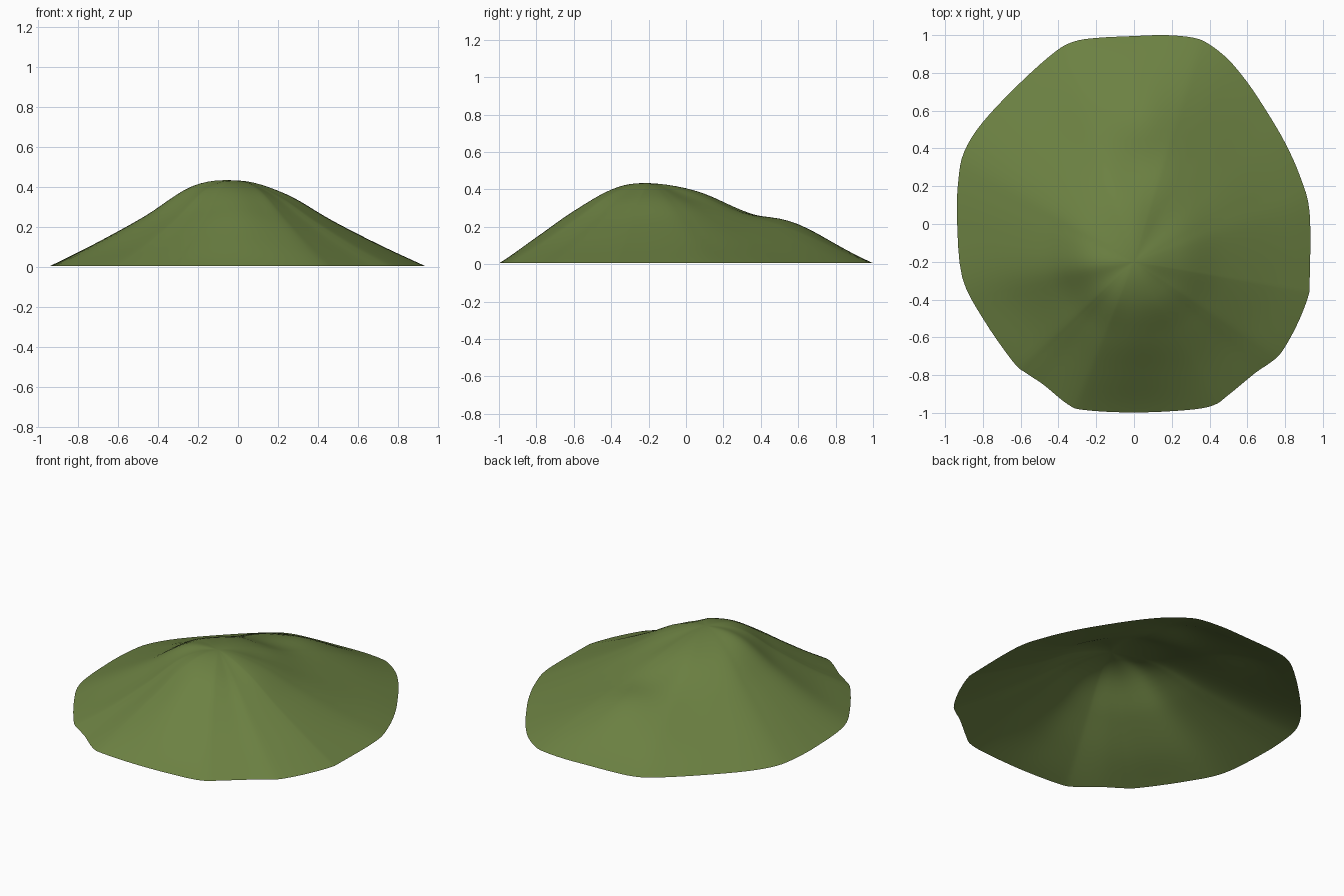
import bpy, bmesh, math

if "Cube" in bpy.data.objects:
    bpy.data.objects.remove(bpy.data.objects["Cube"])

# Ground outline, anticlockwise from the right-hand side
OUTLINE = [(.93, -.3), (.93, .06), (.88, .25), (.8, .43), (.7, .6), (.6, .75), (.5, .87), (.4, .95),
           (.32, .985), (.17, 1), (0, .995), (-.2, .985), (-.32, .965), (-.42, .91), (-.6, .75),
           (-.8, .54), (-.9, .38), (-.93, .23), (-.937, .03), (-.91, -.28), (-.8, -.5),
           (-.64, -.73), (-.57, -.79), (-.48, -.85), (-.35, -.955), (-.26, -.985), (0, -.998),
           (.28, -.985), (.42, -.96), (.5, -.905), (.64, -.79), (.72, -.735), (.78, -.68),
           (.86, -.54), (.92, -.39)]
PEAK = (0.0, -0.2, 0.43)

# Heights at 1/4, 1/2 and 3/4 of the way down, every 30 degrees from +x
SLOPES = [(.368, .235, .115), (.36, .23, .11), (.35, .23, .12), (.38, .26, .155),
          (.38, .25, .125), (.385, .245, .12), (.40, .255, .125), (.385, .24, .11),
          (.395, .26, .125), (.395, .285, .145), (.38, .25, .12), (.36, .23, .11)]

# Local swells and dips: x, y, height, width
BUMPS = [(.05, .55, .025, .12), (.02, .28, -.022, .11), (-.12, -.28, .008, .1)]


def spline(a, b, c, d, t):
    """Catmull-Rom interpolation between b and c."""
    return b + .5 * t * (c - a + t * (2*a - 5*b + 4*c - d + t * (3*(b - c) + d - a)))


def closed(values, u):
    """Sample a closed loop of numbers at position u."""
    n, i = len(values), math.floor(u)
    return spline(*(values[(i + k) % n] for k in (-1, 0, 1, 2)), u - i)


def height(x, y, t):
    angle = math.atan2(y - PEAK[1], x - PEAK[0])
    u = (angle % math.tau) / math.tau * len(SLOPES)
    q = [closed([s[k] for s in SLOPES], u) for k in range(3)]
    z = [q[0], PEAK[2], *q, 0.006, -.1]
    i = min(int(t * 4), 3)
    h = spline(z[i], z[i + 1], z[i + 2], z[i + 3], t * 4 - i)
    for bx, by, bz, w in BUMPS:
        h += bz * math.exp(-((x - bx)**2 + (y - by)**2) / (2 * w * w))
    return max(0, h)


# Hill: rings from the peak to the ground outline, open underneath
RINGS, STEPS = 24, 4
bm = bmesh.new()
top = bm.verts.new((PEAK[0], PEAK[1], height(PEAK[0], PEAK[1], 0)))
spokes = []
for j in range(len(OUTLINE) * STEPS):
    ex = closed([p[0] for p in OUTLINE], j / STEPS)
    ey = closed([p[1] for p in OUTLINE], j / STEPS)
    spoke = []
    for r in range(1, RINGS + 1):
        t = r / RINGS
        x = PEAK[0] + (ex - PEAK[0]) * t
        y = PEAK[1] + (ey - PEAK[1]) * t
        spoke.append(bm.verts.new((x, y, height(x, y, t))))
    spokes.append(spoke)
for j, s in enumerate(spokes):
    n = spokes[(j + 1) % len(spokes)]
    bm.faces.new((top, s[0], n[0]))
    for r in range(RINGS - 1):
        bm.faces.new((s[r], s[r + 1], n[r + 1], n[r]))
for f in bm.faces:
    f.smooth = True

mesh = bpy.data.meshes.new("hill")
bm.to_mesh(mesh)
bm.free()
grass = bpy.data.materials.new("grass green")
grass.diffuse_color = (0.15, 0.22, 0.055, 1)
grass.use_nodes = True
grass.node_tree.nodes["Principled BSDF"].inputs["Base Color"].default_value = grass.diffuse_color
mesh.materials.append(grass)
bpy.context.collection.objects.link(bpy.data.objects.new("hill", mesh))
